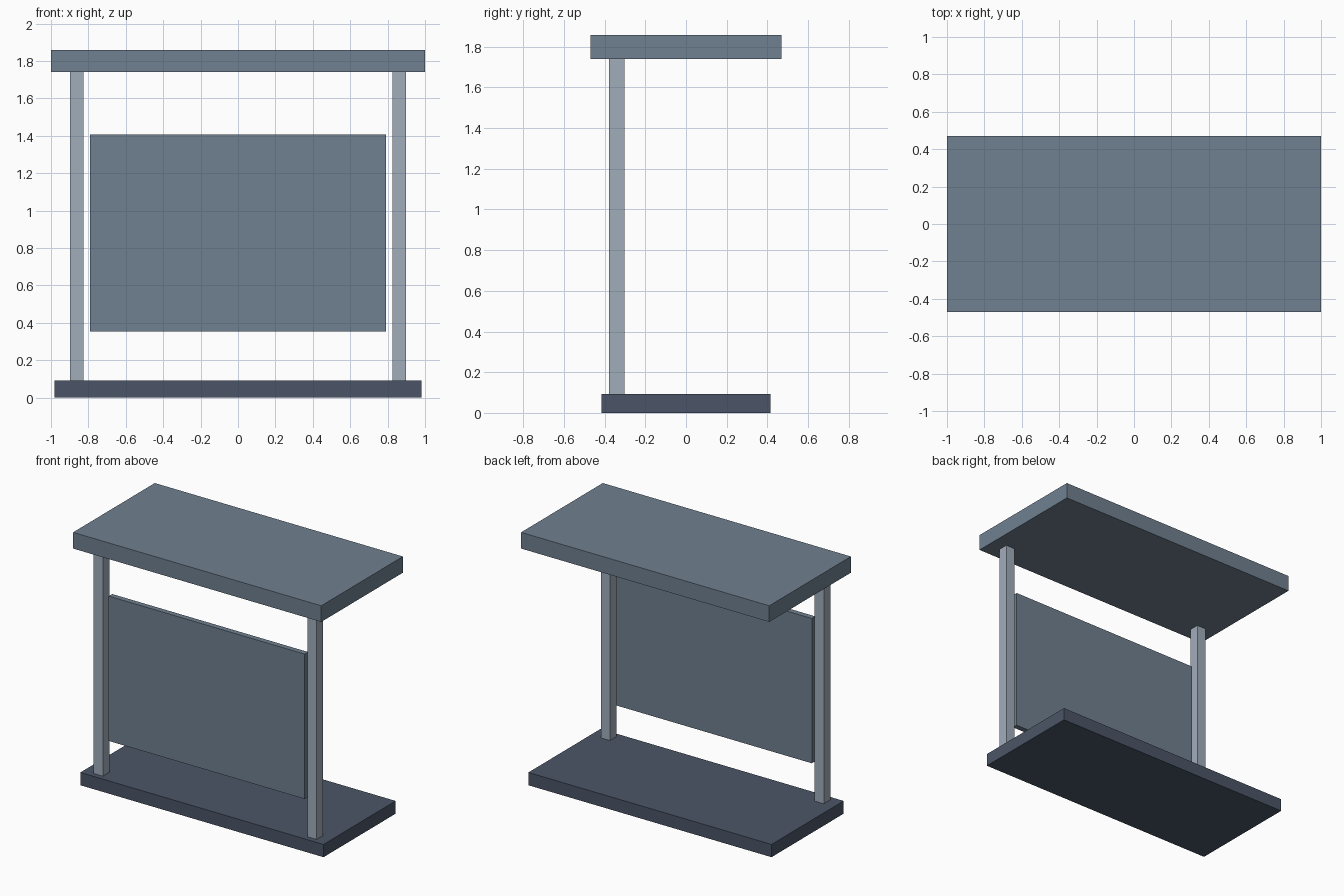
import bpy

cube = bpy.data.objects.get("Cube")
if cube:
    bpy.data.objects.remove(cube, do_unlink=True)


def make_material(name, rgb):
    """Flat material from 8-bit sRGB values."""
    linear = [((c / 255 + 0.055) / 1.055) ** 2.4 for c in rgb]
    mat = bpy.data.materials.new(name)
    mat.use_nodes = True
    mat.diffuse_color = (*linear, 1)
    bsdf = next(n for n in mat.node_tree.nodes if n.type == "BSDF_PRINCIPLED")
    bsdf.inputs["Base Color"].default_value = (*linear, 1)
    return mat


def box(name, size, centre, mat):
    bpy.ops.mesh.primitive_cube_add(size=1, location=centre)
    obj = bpy.context.object
    obj.name = name
    obj.scale = size
    bpy.ops.object.transform_apply(location=False, rotation=False, scale=True)
    obj.data.materials.append(mat)
    return obj


slate = make_material("slate grey", (112, 128, 144))
pale = make_material("pale grey", (161, 173, 187))
dark = make_material("dark grey", (75, 85, 103))

BASE_TOP, ROOF_BOTTOM, ROOF_TOP = 0.093, 1.74, 1.858
POST_Y = -0.34

# Base and roof slabs
box("base", (1.96, 0.83, BASE_TOP), (0, 0, BASE_TOP / 2), dark)
box("roof", (2, 0.94, ROOF_TOP - ROOF_BOTTOM), (0, 0, (ROOF_TOP + ROOF_BOTTOM) / 2), slate)

# Two posts near the front edge
for name, side in (("left_post", 1), ("right_post", -1)):
    box(name, (0.073, 0.075, ROOF_BOTTOM - BASE_TOP),
        (side * 0.862, POST_Y, (ROOF_BOTTOM + BASE_TOP) / 2), pale)

# Display panel between the posts
box("panel", (1.58, 0.04, 1.055), (0, POST_Y, 0.88), slate)
